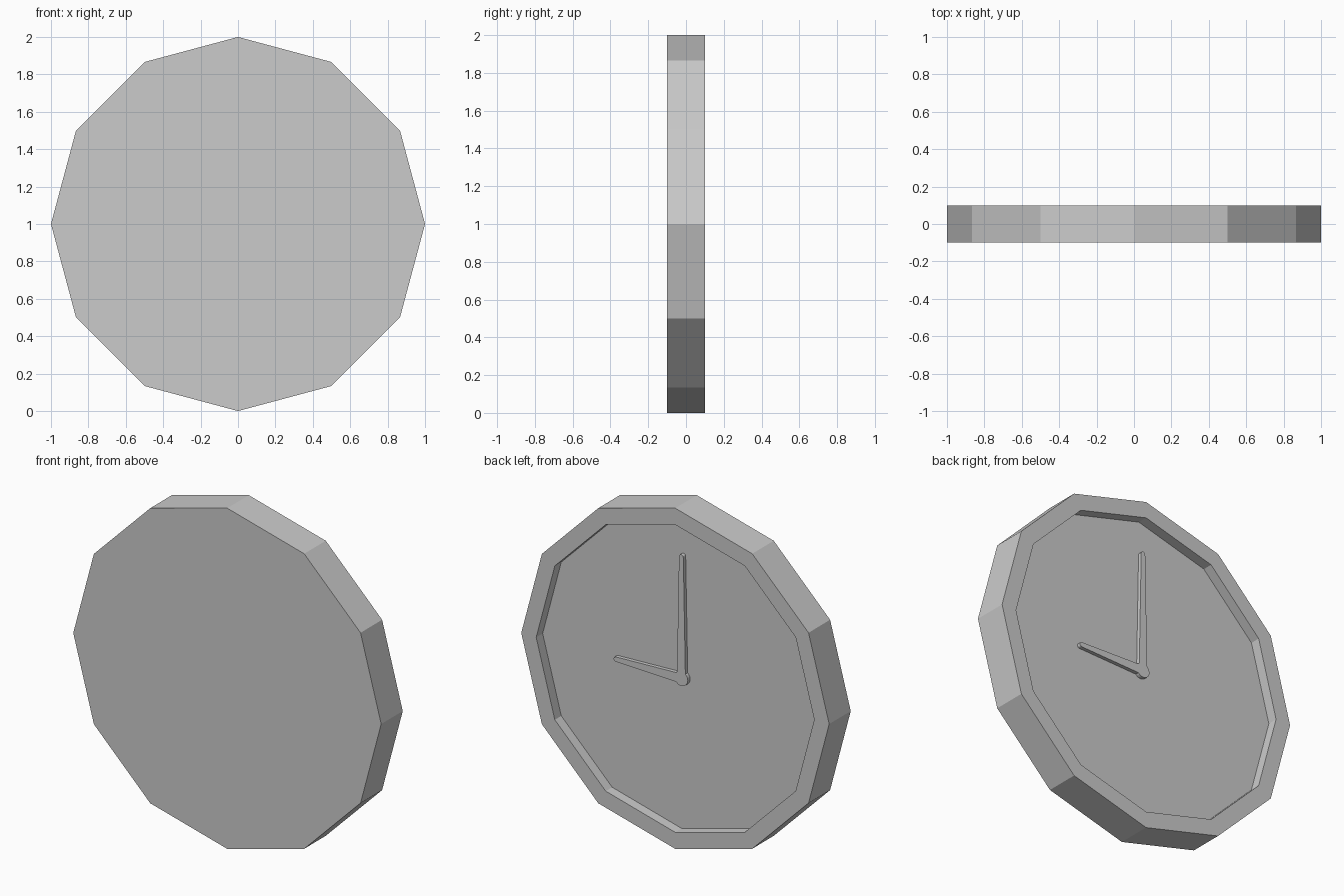
import bpy
import bmesh
from math import cos, sin, pi, radians

cube = bpy.data.objects.get("Cube")
if cube:
    bpy.data.objects.remove(cube)

SIDES = 12
CENTRE_Z = 1.0
BACK_Y, FLOOR_Y, HAND_Y = 0.1, 0.04, 0.062

grey = bpy.data.materials.new("plain grey")
grey.use_nodes = True
colour = (0.6, 0.6, 0.6, 1)
grey.diffuse_color = colour
grey.node_tree.nodes["Principled BSDF"].inputs["Base Color"].default_value = colour


def make_object(name, bm):
    bmesh.ops.recalc_face_normals(bm, faces=bm.faces)
    mesh = bpy.data.meshes.new(name)
    bm.to_mesh(mesh)
    bm.free()
    mesh.materials.append(grey)
    obj = bpy.data.objects.new(name, mesh)
    bpy.context.collection.objects.link(obj)
    return obj


def arc(cx, cz, radius, start, end, steps):
    """Points along an arc in the upright plane, angles in degrees."""
    angles = [radians(start + (end - start) * i / steps) for i in range(steps + 1)]
    return [(cx + radius * cos(a), cz + radius * sin(a)) for a in angles]


def ring(bm, points, y):
    return [bm.verts.new((x, y, z)) for x, z in points]


def bridge(bm, a, b):
    for i in range(len(a)):
        j = (i + 1) % len(a)
        bm.faces.new((a[i], a[j], b[j], b[i]))


# Clock case: closed disc with a recessed dial inside a raised rim
bm = bmesh.new()
outer = arc(0, CENTRE_Z, 1.0, 0, 360, SIDES)[:-1]
inner = arc(0, CENTRE_Z, 0.903, 0, 360, SIDES)[:-1]
rings = [ring(bm, outer, -BACK_Y), ring(bm, outer, BACK_Y),
         ring(bm, inner, BACK_Y), ring(bm, inner, FLOOR_Y)]
for a, b in zip(rings, rings[1:]):
    bridge(bm, a, b)
bm.faces.new(rings[0])
bm.faces.new(rings[-1])
make_object("clock_case", bm)

# Hands: tapered hour and minute hands joined to a round hub
hx, hz = -0.012, CENTRE_Z - 0.012
hub, tip = 0.043, 0.014
outline = (arc(hx + 0.425, hz, tip, -90, 90, 6)
           + arc(hx, hz, hub, 39, 51, 1)
           + arc(hx, hz + 0.714, tip, 0, 180, 6)
           + arc(hx, hz, hub, 129, 321, 12))
bm = bmesh.new()
base, top = ring(bm, outline, FLOOR_Y), ring(bm, outline, HAND_Y)
bridge(bm, base, top)
bm.faces.new(base)
bm.faces.new(top)
make_object("clock_hands", bm)
